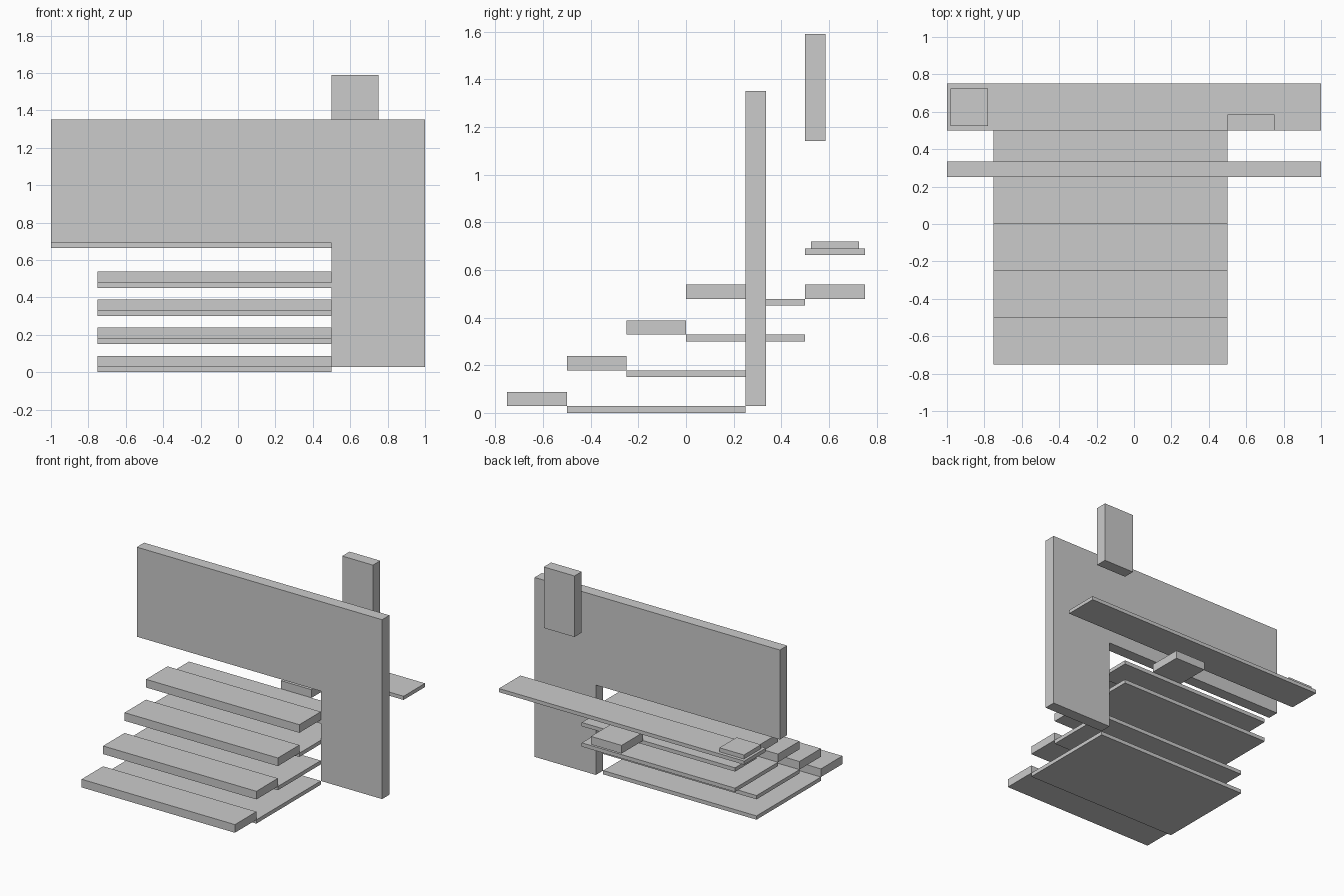
import bpy
import bmesh

cube = bpy.data.objects.get("Cube")
if cube:
    bpy.data.objects.remove(cube, do_unlink=True)

# Single plain grey for every part
grey = bpy.data.materials.new("plain_grey")
grey.use_nodes = True
color = (0.6, 0.6, 0.6, 1)
grey.diffuse_color = color
grey.node_tree.nodes["Principled BSDF"].inputs["Base Color"].default_value = color


def extrude_profile(name, profile, y0, y1):
    """Extrude an x-z outline from y0 back to y1."""
    bm = bmesh.new()
    face = bm.faces.new([bm.verts.new((x, y0, z)) for x, z in profile])
    result = bmesh.ops.extrude_face_region(bm, geom=[face])
    moved = [g for g in result["geom"] if isinstance(g, bmesh.types.BMVert)]
    bmesh.ops.translate(bm, verts=moved, vec=(0, y1 - y0, 0))
    bmesh.ops.recalc_face_normals(bm, faces=bm.faces)
    mesh = bpy.data.meshes.new(name)
    bm.to_mesh(mesh)
    bm.free()
    mesh.materials.append(grey)
    obj = bpy.data.objects.new(name, mesh)
    bpy.context.scene.collection.objects.link(obj)
    return obj


def box(name, x, y, z):
    outline = [(x[0], z[0]), (x[1], z[0]), (x[1], z[1]), (x[0], z[1])]
    return extrude_profile(name, outline, *y)


# Stair: each thick tread is followed by a thin landing slab
SLAB, TREAD, RISE, RUN = 0.028, 0.06, 0.15, 0.25
stair_x = (-0.75, 0.5)
landing_backs = (0.25, 0.25, 0.5, 0.5)
for i, back in enumerate(landing_backs):
    front, base = -0.75 + i * RUN, i * RISE
    top = base + SLAB
    box(f"tread_{i + 1}", stair_x, (front, front + RUN), (top, top + TREAD))
    box(f"landing_{i + 1}", stair_x, (front + RUN, back), (base, top))

# Wall with a wide opening above the stair and one leg
extrude_profile("wall", [(0.5, 0.028), (1, 0.028), (1, 1.35), (-1, 1.35),
                         (-1, 0.69), (0.5, 0.69)], 0.25, 0.335)

# Parts behind the wall
box("upright_panel", (0.5, 0.75), (0.5, 0.585), (1.14, 1.59))
box("long_shelf", (-1, 1), (0.5, 0.75), (0.663, 0.69))
box("shelf_block", (-0.98, -0.78), (0.525, 0.725), (0.69, 0.72))
box("small_step", (0, 0.25), (0.5, 0.75), (0.478, 0.538))
